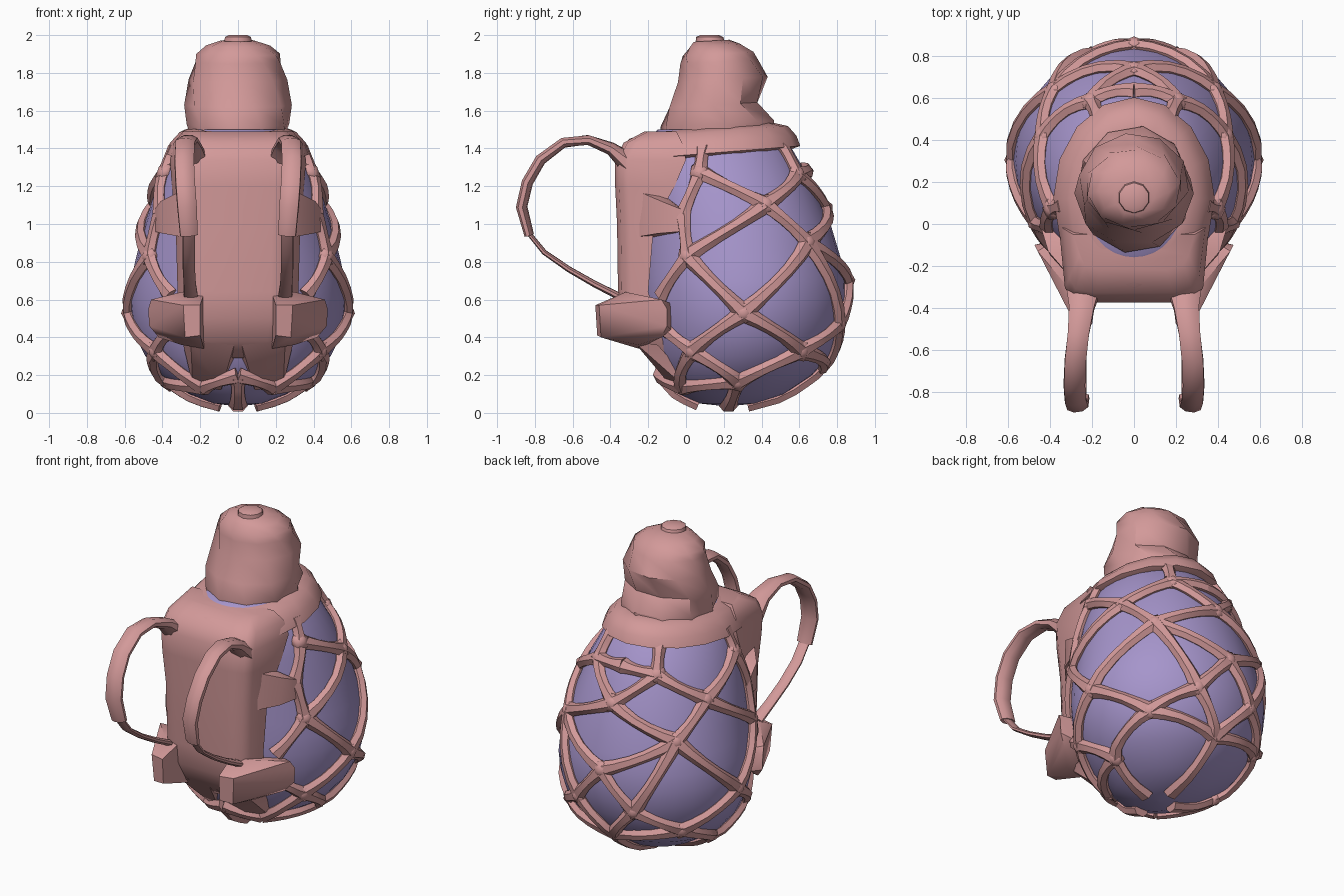
import bpy, bmesh
from math import sin, cos, pi, radians
from mathutils import Vector, Matrix

if "Cube" in bpy.data.objects:
    bpy.data.objects.remove(bpy.data.objects["Cube"])


def material(name, rgb):
    m = bpy.data.materials.new(name)
    m.diffuse_color = (*rgb, 1)
    m.use_nodes = True
    m.node_tree.nodes["Principled BSDF"].inputs["Base Color"].default_value = m.diffuse_color
    return m


PINK = material("pink", (0.65, 0.32, 0.32))
PURPLE = material("purple", (0.38, 0.30, 0.60))


def finish(bm, name, mat=PINK, angle=40, mirror=False):
    bmesh.ops.recalc_face_normals(bm, faces=bm.faces)
    me = bpy.data.meshes.new(name)
    bm.to_mesh(me)
    bm.free()
    me.materials.append(mat)
    for p in me.polygons:
        p.use_smooth = True
    me.set_sharp_from_angle(angle=radians(angle))
    ob = bpy.data.objects.new(name, me)
    bpy.context.collection.objects.link(ob)
    if mirror:
        ob.modifiers.new("mirror", 'MIRROR').use_mirror_merge = False
    return ob


def skin(bm, rings):
    """Join rings of points into a capped surface."""
    vs = [[bm.verts.new(p) for p in r] for r in rings]
    n = len(vs[0])
    for a, b in zip(vs, vs[1:]):
        for i in range(n):
            j = (i + 1) % n
            bm.faces.new((a[i], a[j], b[j], b[i]))
    bm.faces.new(vs[0][::-1])
    bm.faces.new(vs[-1])


def stack(name, sections, n, mat=PINK, tilt=0, angle=40, twist=0):
    """Loft of ellipses given as z, centre y, radius x, radius y."""
    bm = bmesh.new()
    rings = []
    for k, (z, cy, rx, ry) in enumerate(sections):
        angs = [2 * pi * i / n + k * twist for i in range(n)]
        rings.append([(rx * sin(a), cy + ry * cos(a), z + tilt * ry * cos(a)) for a in angs])
    skin(bm, rings)
    return finish(bm, name, mat, angle)


def sweep(bm, pts, hints, sizes, n):
    """Elliptical tube along pts; the first size lies along the hint."""
    rings = []
    for i, p in enumerate(pts):
        t = (pts[min(i + 1, len(pts) - 1)] - pts[max(i - 1, 0)]).normalized()
        a = (hints[i] - t * hints[i].dot(t)).normalized()
        b = t.cross(a)
        w, h = sizes[i]
        rings.append([p + a * w * cos(2 * pi * (k + .5) / n)
                      + b * h * sin(2 * pi * (k + .5) / n) for k in range(n)])
    skin(bm, rings)


def hull(name, pts, angle=40):
    bm = bmesh.new()
    for p in pts:
        bm.verts.new(p)
    bmesh.ops.convex_hull(bm, input=bm.verts)
    loose = [v for v in bm.verts if not v.link_faces]
    bmesh.ops.delete(bm, geom=loose, context='VERTS')
    return finish(bm, name, PINK, angle, mirror=True)


# Egg-shaped body
EGG = [(.035, .22, .01, .01), (.05, .22, .13, .15), (.1, .24, .26, .28),
       (.2, .27, .41, .40), (.3, .29, .49, .47), (.4, .30, .54, .51),
       (.5, .305, .565, .535), (.6, .305, .575, .545), (.7, .30, .565, .545),
       (.8, .29, .545, .535), (1.0, .26, .495, .505), (1.2, .215, .43, .46),
       (1.4, .16, .335, .40), (1.5, .13, .24, .28)]
stack("egg_body", EGG, 32, PURPLE, angle=60)


def on_egg(deg, z, off=0.01):
    """Point on the egg at an angle measured from the rear, and its normal."""
    for lo, hi in zip(EGG, EGG[1:]):
        if z <= hi[0]:
            break
    f = (z - lo[0]) / (hi[0] - lo[0])
    cy, rx, ry = [lo[k] + (hi[k] - lo[k]) * f for k in (1, 2, 3)]
    a = radians(deg)
    p = Vector((rx * sin(a), cy + ry * cos(a), z))
    out = Vector((p.x, p.y - cy, (z - .6) * .5)).normalized()
    return p + out * off, out


# Rope net: knots as (angle from rear, height), strands as letter pairs
KNOT = dict(a=(100, 1.40), b=(30, 1.42), A=(106, 1.27), B=(30, 1.26),
            C=(68, 1.10), D=(46, .90), T=(122, 1.05), E=(121, .83),
            P=(142, .62), F=(90, .53), G=(122, .33), Q=(142, .45),
            H=(50, .33), J=(0, 1.08), K=(0, .70), L=(20, .47),
            N=(88, .17), S=(0, .25), M=(180, .05), m=(180, .20), U=(0, 1.28),
            g=(145, .14), n=(88, .045), s=(0, .045))
STRANDS = ("aA bB AC BC BJ AT TE CD CE DJ DK EP EF DF FG FH GQ GN NH HL LD LK "
           "HS LS gN gm nN sS UB Gg mM").split()
bm = bmesh.new()
for s, e in STRANDS:
    samples = [on_egg(KNOT[s][0] + (KNOT[e][0] - KNOT[s][0]) * i / 5,
                      KNOT[s][1] + (KNOT[e][1] - KNOT[s][1]) * i / 5) for i in range(6)]
    size = [(.034, r) for r in (.05, .04, .035, .035, .04, .05)]
    sweep(bm, [q[0] for q in samples], [q[1] for q in samples], size, 6)
for k in "ABCDEFGHJKLN":
    p, out = on_egg(*KNOT[k], .008)
    turn = out.to_track_quat('Z', 'Y').to_matrix().to_4x4()
    bmesh.ops.create_icosphere(bm, subdivisions=1, radius=.062,
                               matrix=Matrix.Translation(p) @ turn @ Matrix.Diagonal((1, 1, .7, 1)))
finish(bm, "rope_net", angle=50, mirror=True)

# Collar around the neck
stack("neck_collar", [(1.36, .13, .345, .42), (1.375, .125, .385, .48), (1.43, .12, .36, .465),
                      (1.485, .12, .31, .42), (1.51, .13, .24, .33)], 16, tilt=.08, angle=60)

# Cap with a pinched, faceted drum and a small button on top
stack("cap", [(1.46, .17, .26, .30), (1.53, .165, .275, .305), (1.63, .145, .285, .245),
              (1.765, .195, .265, .24), (1.86, .175, .235, .205), (1.90, .17, .225, .19),
              (1.945, .155, .17, .14), (1.97, .135, .095, .095)], 10, tilt=.06, twist=.16)
stack("cap_button", [(1.95, .13, .08, .08), (1.99, .125, .072, .072), (2.0, .125, .05, .05)], 10)

# Padded carrying panel: z, front y, back y, half width
bm = bmesh.new()
rings = []
for z, f, b, w in [(1.49, -.22, -.05, .26), (1.43, -.33, -.02, .31), (1.34, -.375, 0, .33),
                   (1.2, -.375, -.06, .32), (1.0, -.365, -.17, .30), (.64, -.36, -.2, .29),
                   (.5, -.345, -.15, .28), (.38, -.28, -.12, .26), (.29, -.19, -.08, .22)]:
    half = [(w * .6, f), (w * .9, f + .02), (w, f + .07), (w + .03, b)]
    rings.append([(x, y, z) for x, y in half] + [(-x, y, z) for x, y in half[::-1]])
skin(bm, rings)
finish(bm, "back_panel", angle=50)

# Pointed legs under the panel
hull("panel_leg", [(.02, -.26, .36), (.02, -.17, .29), (.25, -.28, .38), (.29, -.15, .36),
                   (.09, -.06, .12), (.10, 0, .12), (.24, -.02, .15), (.24, .04, .15)])

# Side tabs and hip pads
hull("side_tab", [(.29, -.27, 1.18), (.29, -.27, .93), (.41, -.13, 1.12), (.40, -.15, .95),
                  (.44, -.03, 1.08), (.44, -.03, .96), (.25, -.15, 1.18), (.25, -.15, .93),
                  (.38, -.02, 1.08), (.38, -.02, .96)])
hull("hip_pad", [(.20, -.48, .57), (.20, -.47, .41), (.29, -.46, .57), (.28, -.45, .40),
                 (.18, -.32, .63), (.30, -.32, .64), (.30, -.25, .36), (.18, -.25, .34),
                 (.46, -.13, .60), (.475, -.10, .55), (.47, -.10, .46), (.42, -.13, .40),
                 (.38, -.08, .58), (.40, -.08, .44)])


# Shoulder straps: padded upper arch, thin lower ribbon
def strap(name, rows):
    bm = bmesh.new()
    sweep(bm, [Vector(r[:3]) for r in rows], [Vector((1, -.15, 0))] * len(rows),
          [r[3:] for r in rows], 8)
    finish(bm, name, angle=50, mirror=True)


strap("shoulder_strap", [(.24, -.30, 1.32, .09, .06), (.25, -.40, 1.40, .065, .035),
                         (.265, -.52, 1.445, .055, .028), (.28, -.65, 1.43, .055, .028),
                         (.285, -.77, 1.34, .055, .03), (.28, -.84, 1.22, .055, .03),
                         (.27, -.87, 1.09, .055, .03), (.26, -.83, .94, .05, .025)])
strap("strap_ribbon", [(.26, -.84, .96, .035, .012), (.26, -.75, .85, .035, .014),
                       (.26, -.62, .76, .035, .016), (.255, -.48, .68, .035, .018),
                       (.25, -.36, .62, .04, .02)])
